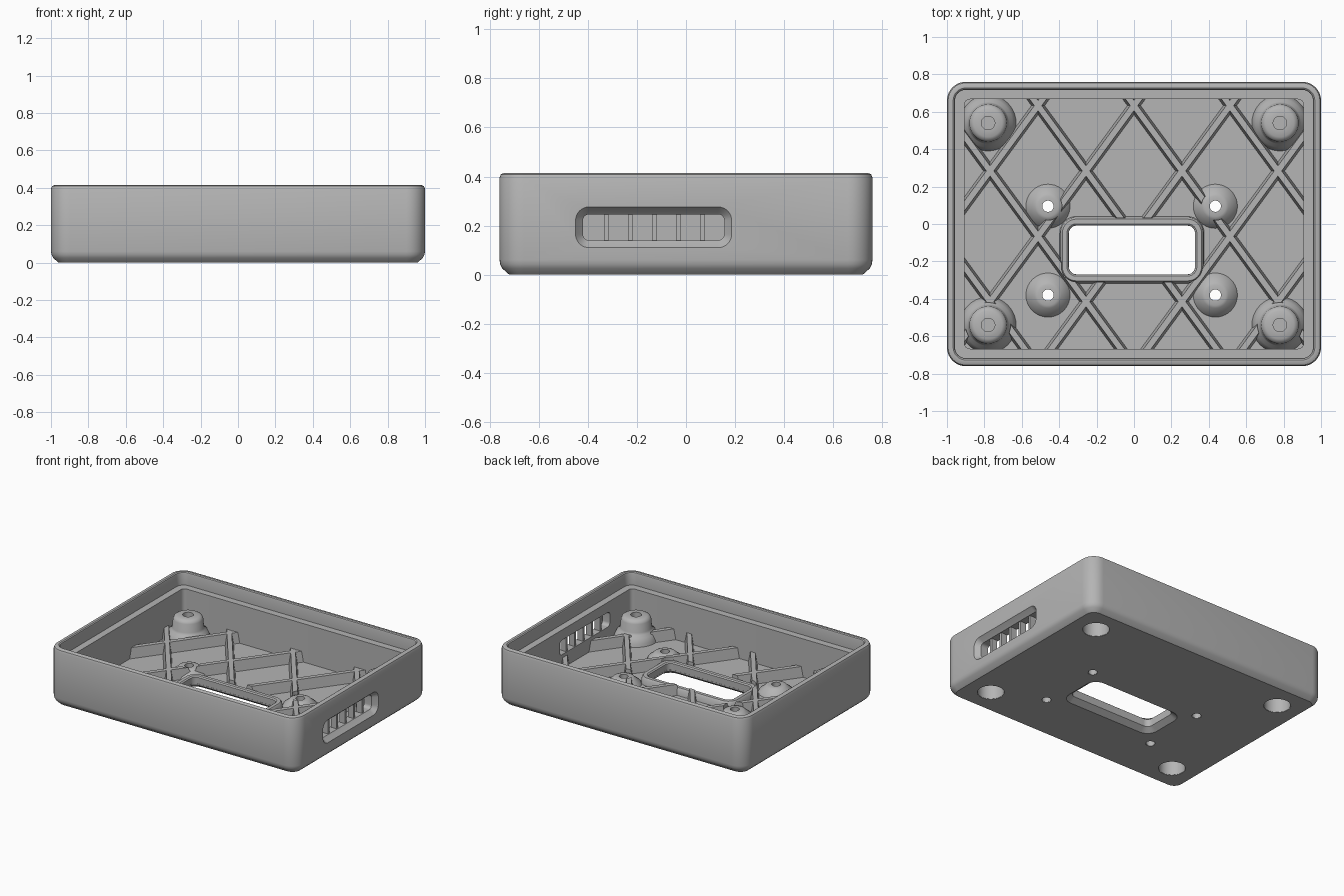
import bpy, bmesh, math
from mathutils import Matrix, Vector

cube = bpy.data.objects.get("Cube")
if cube:
    bpy.data.objects.remove(cube, do_unlink=True)

grey = bpy.data.materials.new("matte_grey")
grey.use_nodes = True
COLOUR = (0.46, 0.46, 0.46, 1)
grey.diffuse_color = COLOUR
grey.node_tree.nodes["Principled BSDF"].inputs["Base Color"].default_value = COLOUR


def finish(name, bm, cutter=False):
    bmesh.ops.recalc_face_normals(bm, faces=bm.faces)
    mesh = bpy.data.meshes.new(name)
    bm.to_mesh(mesh)
    bm.free()
    mesh.materials.append(grey)
    obj = bpy.data.objects.new(name, mesh)
    bpy.context.collection.objects.link(obj)
    if cutter:
        obj.hide_render = True
        obj.hide_viewport = True
        obj.display_type = 'WIRE'
    return obj


def rounded_rect(hx, hy, r, steps=8):
    pts = []
    for q, (sx, sy) in enumerate([(1, 1), (-1, 1), (-1, -1), (1, -1)]):
        for i in range(steps + 1):
            a = math.pi / 2 * (q + i / steps)
            pts.append((sx * (hx - r) + r * math.cos(a), sy * (hy - r) + r * math.sin(a)))
    return pts


def loft(name, hx, hy, r, rings, centre=(0, 0), min_r=0.03, closed=False, cutter=False, matrix=None):
    """Stack rounded rectangles; each ring is (outward offset, height)."""
    bm = bmesh.new()
    loops = []
    for off, z in rings:
        pts = rounded_rect(hx + off, hy + off, max(r + off, min_r))
        loops.append([bm.verts.new((x + centre[0], y + centre[1], z)) for x, y in pts])
    pairs = list(zip(loops, loops[1:]))
    if closed:
        pairs.append((loops[-1], loops[0]))
    else:
        bm.faces.new(loops[0])
        bm.faces.new(loops[-1])
    for a, b in pairs:
        n = len(a)
        for i in range(n):
            bm.faces.new((a[i], a[(i + 1) % n], b[(i + 1) % n], b[i]))
    if matrix:
        bm.transform(matrix)
    return finish(name, bm, cutter)


def lathe(name, profile, x, y, closed=False):
    bm = bmesh.new()
    verts = [bm.verts.new((r, 0, z)) for r, z in profile]
    edges = [bm.edges.new(p) for p in zip(verts, verts[1:])]
    if closed:
        edges.append(bm.edges.new((verts[-1], verts[0])))
    bmesh.ops.spin(bm, geom=verts + edges, cent=(0, 0, 0), axis=(0, 0, 1),
                   angle=math.tau, steps=40)
    bmesh.ops.remove_doubles(bm, verts=bm.verts, dist=0.0001)
    bm.transform(Matrix.Translation((x, y, 0)))
    return finish(name, bm)


def pegs(name, spots, z0, z1):
    """Cylinder cutters; each spot is (x, y, radius)."""
    bm = bmesh.new()
    for x, y, r in spots:
        bmesh.ops.create_cone(bm, cap_ends=True, segments=40, radius1=r, radius2=r, depth=z1 - z0,
                              matrix=Matrix.Translation((x, y, (z0 + z1) / 2)))
    return finish(name, bm, True)


def cut(obj, *cutters):
    for c in cutters:
        mod = obj.modifiers.new(c.name, 'BOOLEAN')
        mod.operation = 'DIFFERENCE'
        mod.solver = 'EXACT'
        mod.use_self = True
        mod.object = c
    bpy.context.view_layer.objects.active = obj
    for mod in list(obj.modifiers):
        bpy.ops.object.modifier_apply(modifier=mod.name)


FLOOR, RIB_TOP = 0.04, 0.115
corner_spots = [(sx * 0.78, sy * 0.54) for sx in (-1, 1) for sy in (-1, 1)]
mount_spots = [(x, y) for x in (-0.46, 0.435) for y in (0.095, -0.38)]
WINDOW = dict(hx=0.337, hy=0.13, r=0.04, centre=(-0.011, -0.139))

# Tray: bevelled base, walls, rounded rim, stepped lip and floor
tray = loft("tray_shell", 1.0, 0.76, 0.1, [
    (-0.04, 0), (-0.012, 0.025), (-0.003, 0.042), (0, 0.06), (0, 0.395), (-0.006, 0.409),
    (-0.02, 0.415), (-0.033, 0.415), (-0.04, 0.41), (-0.043, 0.4), (-0.043, 0.32),
    (-0.093, 0.32), (-0.093, FLOOR)])

# Cutters for the window, screw holes and vent slot
window_cut = loft("window_cutter", rings=[(0.05, -0.01), (0.04, 0), (0, 0.03), (0, 0.2)],
                  cutter=True, **WINDOW)
hole_cut = pegs("hole_cutter", [(x, y, 0.09) for x, y in corner_spots]
                + [(x, y, 0.032) for x, y in mount_spots], -0.02, 0.06)
to_side = Matrix(((0, 0, 1, 0), (1, 0, 0, 0), (0, 1, 0, 0), (0, 0, 0, 1)))
vent_cut = loft("vent_cutter", 0.288, 0.053, 0.025,
                [(0.037, 1.01), (0.03, 1.0), (0.01, 0.975), (0, 0.965), (0, 0.85)],
                centre=(-0.132, 0.193), min_r=0.02, cutter=True, matrix=to_side)
cut(tray, window_cut, hole_cut, vent_cut)

# Vent bars
bm = bmesh.new()
for i in range(5):
    bmesh.ops.create_cube(bm, size=1, matrix=Matrix.Translation((0.936, -0.325 + i * 0.098, 0.193))
                          @ Matrix.Diagonal((0.045, 0.02, 0.12, 1)))
bars = finish("vent_bars", bm)

# Raised frame around the window
frame = loft("window_frame", closed=True, rings=[
    (0.05, 0.032), (0.045, 0.08), (0.035, 0.092), (0.01, 0.092), (0.001, 0.085), (0.001, 0.032)],
    **WINDOW)


# Diamond lattice of tapered floor ribs
def add_rib(bm, a, b):
    side = (b - a).normalized().cross(Vector((0, 0, 1)))
    ends = [[bm.verts.new(p + side * w + Vector((0, 0, z)))
             for w, z in ((-0.03, 0.03), (0.03, 0.03), (0.016, RIB_TOP), (-0.016, RIB_TOP))]
            for p in (a, b)]
    bm.faces.new(ends[0])
    bm.faces.new(ends[1])
    for i in range(4):
        j = (i + 1) % 4
        bm.faces.new((ends[0][i], ends[0][j], ends[1][j], ends[1][i]))


bm = bmesh.new()
PITCH, NODE_Y, SLOPE = 0.513, 0.633, 1.362
for k in range(-4, 5):
    for m in (SLOPE, -SLOPE):
        xs = sorted(k * PITCH + (y - NODE_Y) / m for y in (-0.7, 0.7))
        x0, x1 = max(xs[0], -0.94), min(xs[1], 0.94)
        if x1 - x0 > 0.08:
            add_rib(bm, *[Vector((x, NODE_Y + m * (x - k * PITCH), 0)) for x in (x0, x1)])
ribs = finish("floor_ribs", bm)
frame_clear = loft("frame_clearance_cutter", rings=[(0.04, 0), (0.04, 0.3)], cutter=True, **WINDOW)
boss_clear = pegs("boss_clearance_cutter", [(x, y, 0.12) for x, y in corner_spots]
                  + [(x, y, 0.075) for x, y in mount_spots], 0, 0.3)
cut(ribs, frame_clear, boss_clear)

# Tall corner bosses with a pocket below and a blind hole above
smooth = [tray, frame]
for i, (x, y) in enumerate(corner_spots):
    smooth.append(lathe(f"corner_boss_{i + 1}", [
        (0, 0.12), (0.088, 0.12), (0.088, 0.002), (0.1, 0.002), (0.1, 0.03), (0.152, 0.03),
        (0.145, 0.06), (0.13, 0.095), (0.112, 0.11), (0.105, 0.125), (0.1, 0.185), (0.092, 0.2),
        (0.075, 0.21), (0.036, 0.21), (0.036, 0.17), (0, 0.17)], x, y))

# Low mounting bosses with a through hole
for i, (x, y) in enumerate(mount_spots):
    smooth.append(lathe(f"mount_boss_{i + 1}", [
        (0.03, 0.002), (0.06, 0.002), (0.06, 0.03), (0.122, 0.03), (0.112, 0.055), (0.085, 0.075),
        (0.07, 0.09), (0.055, 0.096), (0.03, 0.096)], x, y, closed=True))

bpy.ops.object.select_all(action='DESELECT')
for obj in smooth:
    obj.select_set(True)
bpy.context.view_layer.objects.active = tray
bpy.ops.object.shade_smooth_by_angle(angle=math.radians(35))
